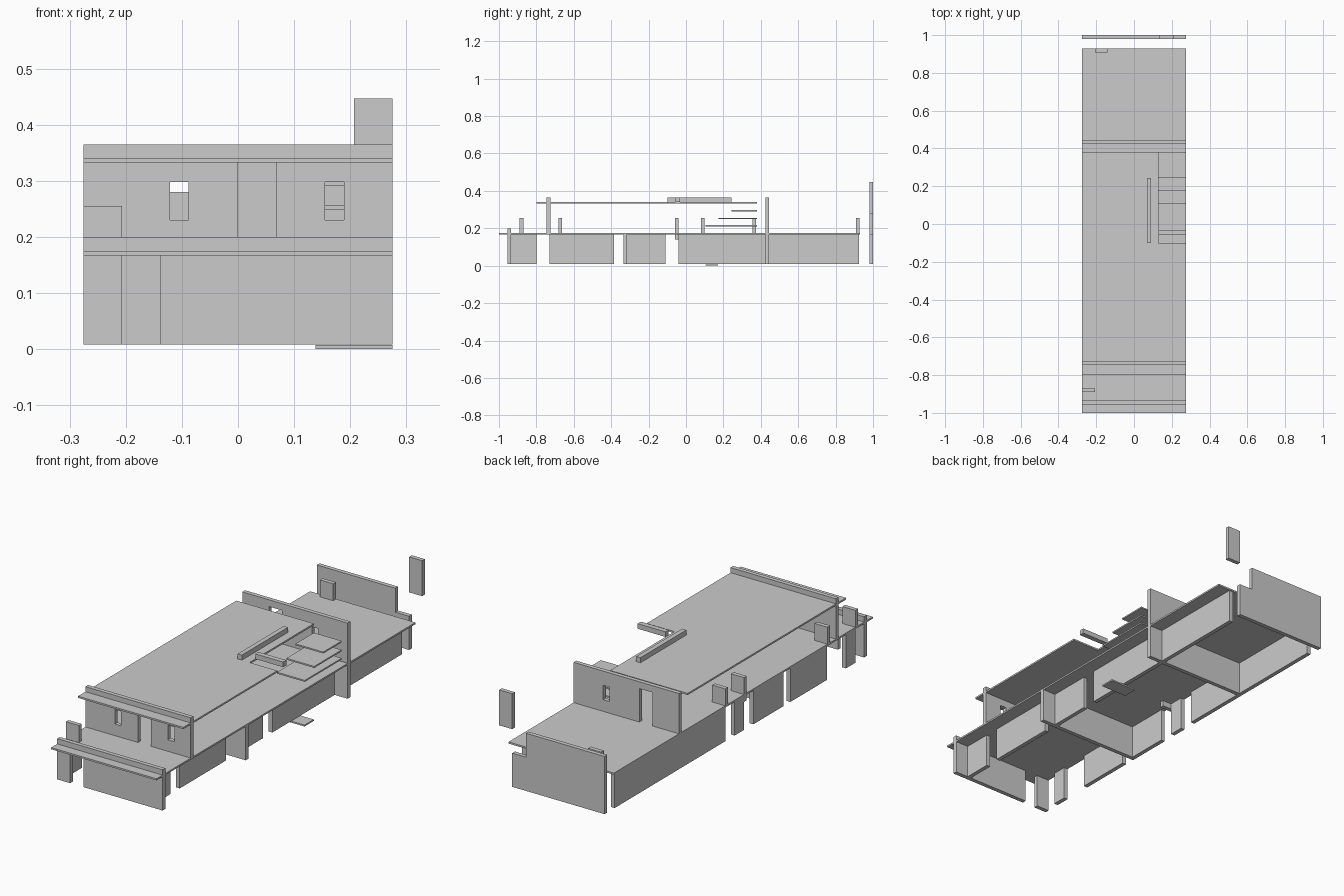
import bpy, bmesh

if "Cube" in bpy.data.objects:
    bpy.data.objects.remove(bpy.data.objects["Cube"])

W = 0.275          # half width of the building
T = 0.02           # wall thickness
Z0, Z1, Z2 = 0.008, 0.167, 0.333   # wall base, undersides of the two slabs
S = 0.008          # slab thickness
TOP = 0.365        # parapet top


def box(bm, x, y, z):
    """Add one box given (min, max) pairs."""
    v = [bm.verts.new((a, b, c)) for c in z for a, b in
         ((x[0], y[0]), (x[1], y[0]), (x[1], y[1]), (x[0], y[1]))]
    for f in ((3, 2, 1, 0), (4, 5, 6, 7), (0, 1, 5, 4),
              (1, 2, 6, 5), (2, 3, 7, 6), (3, 0, 4, 7)):
        bm.faces.new([v[i] for i in f])


def part(name, *boxes):
    bm = bmesh.new()
    for b in boxes:
        box(bm, *b)
    me = bpy.data.meshes.new(name)
    bm.to_mesh(me)
    bm.free()
    ob = bpy.data.objects.new(name, me)
    bpy.context.collection.objects.link(ob)
    return ob


def profile(name, pts, lo, hi, axis):
    """Extrude an outline: axis 'y' takes (x, z) points, 'z' takes (x, y)."""
    bm = bmesh.new()
    put = (lambda p, d: (p[0], d, p[1])) if axis == 'y' else (lambda p, d: (p[0], p[1], d))
    f = bm.faces.new([bm.verts.new(put(p, lo)) for p in pts])
    r = bmesh.ops.extrude_face_region(bm, geom=[f])
    vs = [g for g in r['geom'] if isinstance(g, bmesh.types.BMVert)]
    d = hi - lo
    bmesh.ops.translate(bm, vec=(0, d, 0) if axis == 'y' else (0, 0, d), verts=vs)
    bmesh.ops.recalc_face_normals(bm, faces=bm.faces)
    me = bpy.data.meshes.new(name)
    bm.to_mesh(me)
    bm.free()
    ob = bpy.data.objects.new(name, me)
    bpy.context.collection.objects.link(ob)
    return ob


def cut(ob, *boxes):
    """Cut window openings through a wall."""
    for b in boxes:
        c = part("opening_cutter", b)
        c.hide_render = True
        c.hide_viewport = True
        c.display_type = 'WIRE'
        m = ob.modifiers.new("opening", 'BOOLEAN')
        m.operation, m.object, m.solver = 'DIFFERENCE', c, 'EXACT'


def door_wall(name, y, base, door, door_base, door_top, top):
    """Full-width wall with a doorway; the doorway may reach its base."""
    a, b = door
    if door_base > base:
        pts = [(-W, base), (W, base), (W, top), (-W, top)]
        ob = profile(name, pts, y, y + T, 'y')
        cut(ob, (door, (y - .05, y + .07), (door_base, door_top)))
    else:
        pts = [(-W, base), (a, base), (a, door_top), (b, door_top),
               (b, base), (W, base), (W, top), (-W, top)]
        ob = profile(name, pts, y, y + T, 'y')
    return ob


# Floor slabs; the upper one is notched for the stairwell
part("first_floor_slab", ((-W, W), (-1, 0.93), (Z1, Z1 + S)))
profile("roof_slab", [(-W, -0.80), (W, -0.80), (W, -0.10), (0.13, -0.10),
                      (0.13, 0.38), (-W, 0.38)], Z2, Z2 + S, 'z')

# Cross walls
door_wall("front_wall", -0.955, Z0, (-0.207, -0.138), Z0, Z1, 0.20)
part("middle_cross_wall", ((-W, W), (-0.335, -0.315), (Z0, Z1)))
facade = door_wall("upper_facade", -0.745, Z1 + S, (0.0, 0.068), Z1 + S, Z2, TOP)
WIN = (0.23, 0.298)
cut(facade, ((-0.121, -0.088), (-0.8, -0.7), WIN), ((0.155, 0.189), (-0.8, -0.7), WIN))
back = door_wall("back_wall", 0.425, Z0, (-0.137, -0.068), Z1 + S, Z2, TOP)
cut(back, ((0.088, 0.121), (0.38, 0.48), WIN))

# Side walls, broken by door gaps; the right row is set back from the slab edge
for side, x, runs in (
        ("left", (-W, -W + T), ((-0.87, -0.80), (-0.66, -0.385), (-0.315, -0.11),
                                (-0.04, 0.03), (0.10, 0.425), (0.445, 0.925))),
        ("right", (0.187, 0.207), ((-0.935, -0.80), (-0.73, -0.385), (-0.315, -0.11),
                                   (-0.04, 0.425), (0.445, 0.925)))):
    for i, run in enumerate(runs):
        part(f"{side}_wall_{i + 1}", (x, run, (Z0, Z1)))

# Short upright panels on the first floor
for i, (x, y, z) in enumerate(((-W, -0.89, 0.175), (-W, -0.682, 0.175), (-W, -0.06, 0.14),
                               (-W, 0.08, 0.175), (-0.207, 0.355, 0.175),
                               (-0.207, 0.908, 0.175))):
    part(f"upright_panel_{i + 1}", ((x, x + 0.068), (y, y + T), (z, 0.255)))

# Stair landings and the entrance step
for i, (y, z) in enumerate(((0.105, 0.21), (0.175, 0.249), (0.243, 0.291))):
    part(f"stair_landing_{i + 1}", ((0.13, W), (y, 0.38), (z, z + 0.007)))
part("entrance_step", ((0.138, W), (0.103, 0.172), (0, 0.007)))

# Low kerbs around the stairwell
part("stairwell_side_kerb", ((0.068, 0.09), (-0.10, 0.243), (Z2 + S, TOP)))
part("stairwell_front_kerb", ((0.13, W), (-0.057, -0.033), (Z2 + S, TOP)))

# Stepped rear boundary wall and the panel above its gate
profile("rear_boundary_wall", [(-W, Z0), (0.207, Z0), (0.207, Z1), (0.135, Z1),
                               (0.135, 0.28), (-W, 0.28)], 0.98, 1.0, 'y')
part("rear_gate_panel", ((0.207, W), (0.98, 1.0), (0.28, 0.447)))
